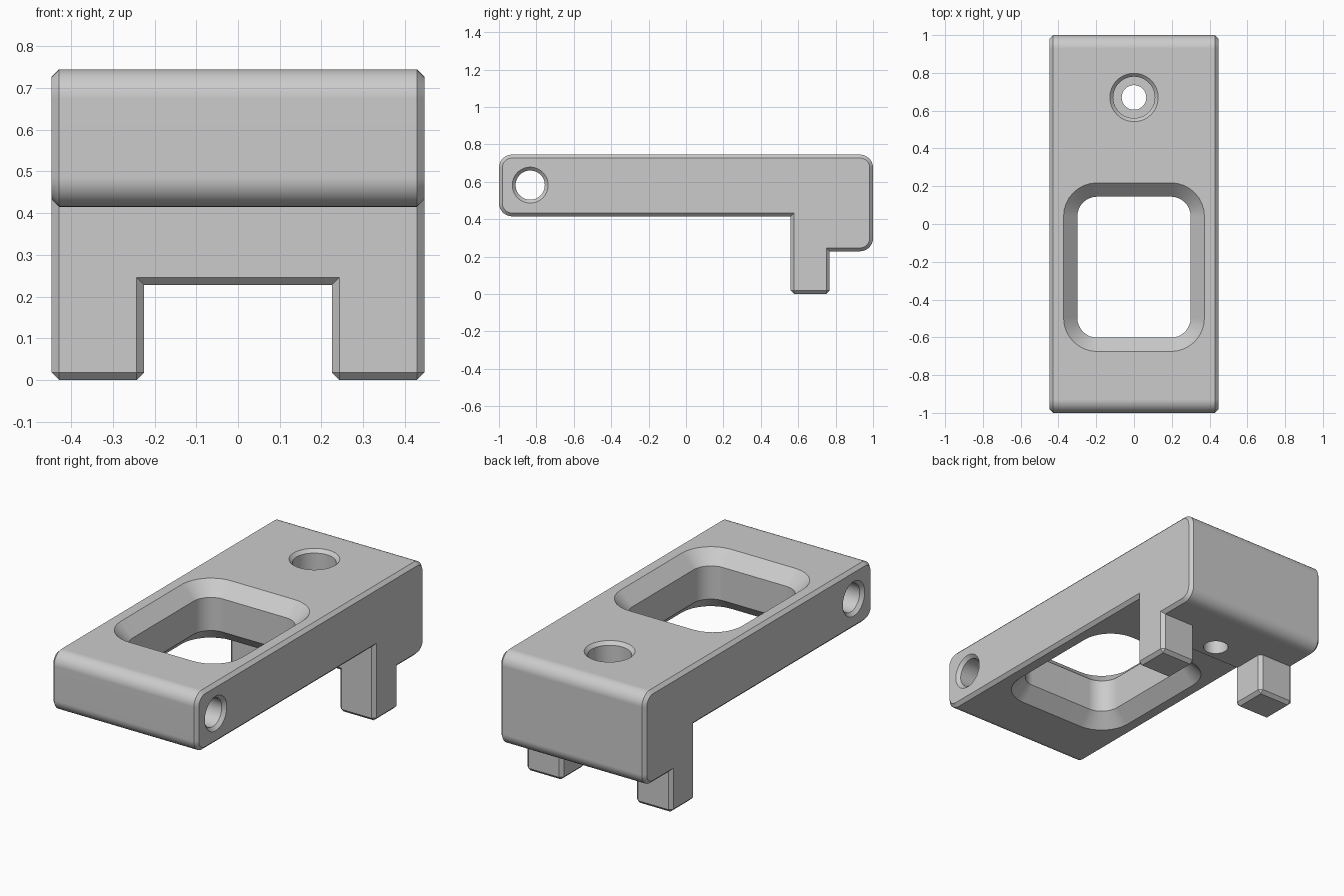
import bpy
import bmesh
from math import cos, sin, pi, radians
from mathutils import Vector

old = bpy.data.objects.get("Cube")
if old:
    bpy.data.objects.remove(old, do_unlink=True)

HALF_W, GAP = 0.447, 0.225          # half width, half gap between the feet
TOP, UNDER, STEP = 0.745, 0.415, 0.228
FOOT_FRONT, FOOT_BACK = 0.56, 0.768
CHAMFER, ROUND = 0.018, 0.07

grey = bpy.data.materials.new("plain grey")
grey.use_nodes = True
grey.diffuse_color = (0.6, 0.6, 0.6, 1)
grey.node_tree.nodes["Principled BSDF"].inputs["Base Color"].default_value = grey.diffuse_color


def rounded(corners, steps=8):
    """Outline from (u, v, radius) right-angle corners."""
    out = []
    for i, (u, v, r) in enumerate(corners):
        p = Vector((u, v))
        if r == 0:
            out.append(p)
            continue
        a = (Vector(corners[i - 1][:2]) - p).normalized()
        b = (Vector(corners[(i + 1) % len(corners)][:2]) - p).normalized()
        for k in range(steps + 1):
            t = k / steps * pi / 2
            out.append(p + r * (a + b - b * cos(t) - a * sin(t)))
    return out


def circle(r, n=48):
    return [Vector((r * cos(2 * pi * k / n), r * sin(2 * pi * k / n))) for k in range(n)]


def finish(bm, name):
    bmesh.ops.recalc_face_normals(bm, faces=bm.faces)
    mesh = bpy.data.meshes.new(name)
    bm.to_mesh(mesh)
    bm.free()
    mesh.materials.append(grey)
    ob = bpy.data.objects.new(name, mesh)
    bpy.context.collection.objects.link(ob)
    return ob


def loft(name, rings):
    """Closed solid through rings of 3D points."""
    bm = bmesh.new()
    loops = [[bm.verts.new(p) for p in ring] for ring in rings]
    for lo, hi in zip(loops, loops[1:]):
        for i in range(len(lo)):
            bm.faces.new((lo[i - 1], lo[i], hi[i], hi[i - 1]))
    bm.faces.new(loops[0])
    bm.faces.new(loops[-1])
    return finish(bm, name)


def make_body():
    outline = rounded([
        (-1, TOP, ROUND), (1, TOP, ROUND), (1, STEP, ROUND),
        (FOOT_BACK, STEP, 0), (FOOT_BACK, 0, 0), (FOOT_FRONT, 0, 0), (FOOT_FRONT, STEP, 0),
        (FOOT_FRONT, UNDER, 0), (-1, UNDER, ROUND)])
    n = len(outline)
    foot = n - 14                    # first of the four foot points
    bm = bmesh.new()
    rows = [[bm.verts.new((x, p.x, p.y)) for p in outline]
            for x in (-HALF_W, -GAP, GAP, HALF_W)]
    # Swept skin, left open between the feet
    for s in range(3):
        for i in range(n):
            if s == 1 and foot <= i < foot + 3:
                continue
            j = (i + 1) % n
            bm.faces.new((rows[s][i], rows[s][j], rows[s + 1][j], rows[s + 1][i]))
    # Ceiling between the feet, inner foot sides, outer sides
    bm.faces.new((rows[1][foot], rows[1][foot + 3], rows[2][foot + 3], rows[2][foot]))
    for row in rows[1:3]:
        bm.faces.new(row[foot:foot + 4])
    bm.faces.new(rows[0])
    bm.faces.new(rows[3])
    bmesh.ops.recalc_face_normals(bm, faces=bm.faces)
    bmesh.ops.dissolve_limit(bm, angle_limit=radians(1), verts=bm.verts, edges=bm.edges)
    # Chamfer every sharp outer edge
    sharp = [e for e in bm.edges if e.is_manifold and e.is_convex
             and e.calc_face_angle(0) > radians(60)]
    bmesh.ops.bevel(bm, geom=sharp, offset=CHAMFER, offset_type='OFFSET', segments=1,
                    profile=0.5, affect='EDGES', clamp_overlap=False)
    return finish(bm, "clamp_body")


def window_ring(z, grow):
    x, y0, y1, r = 0.3 + grow, -0.602 - grow, 0.145 + grow, 0.105 + grow
    pts = rounded([(-x, y0, r), (x, y0, r), (x, y1, r), (-x, y1, r)])
    return [Vector((p.x, p.y, z)) for p in pts]


body = make_body()

# Window, flared on both faces
FLARE, OUT = 0.073, 0.02
window = loft("window_cutter", [window_ring(z, g) for z, g in (
    (UNDER - OUT, FLARE + OUT), (UNDER + FLARE, 0), (TOP - FLARE, 0), (TOP + OUT, FLARE + OUT))])

# Counterbored screw hole
screw = loft("screw_cutter", [
    [Vector((p.x, p.y + 0.67, z)) for p in circle(r)] for z, r in (
        (0.1, 0.065), (TOP - 0.2, 0.065), (TOP - 0.2, 0.11),
        (TOP - CHAMFER, 0.11), (TOP + OUT, 0.11 + CHAMFER + OUT))])

# Cross pin hole, chamfered at both ends
pin = loft("pin_cutter", [
    [Vector((x, p.x - 0.833, p.y + 0.582)) for p in circle(r)] for x, r in (
        (-HALF_W - OUT, 0.078 + CHAMFER + OUT), (-HALF_W + CHAMFER, 0.078),
        (HALF_W - CHAMFER, 0.078), (HALF_W + OUT, 0.078 + CHAMFER + OUT))])

bpy.ops.object.select_all(action='DESELECT')
body.select_set(True)
bpy.context.view_layer.objects.active = body
for cutter in (window, screw, pin):
    cutter.hide_render = True
    mod = body.modifiers.new("cut", 'BOOLEAN')
    mod.operation = 'DIFFERENCE'
    mod.solver = 'EXACT'
    mod.object = cutter
    bpy.ops.object.modifier_apply(modifier=mod.name)
    bpy.data.objects.remove(cutter, do_unlink=True)

# Smooth rounds with crisp chamfers
bpy.ops.object.shade_smooth_by_angle(angle=radians(25))
weighted = body.modifiers.new("even shading", 'WEIGHTED_NORMAL')
weighted.keep_sharp = True
